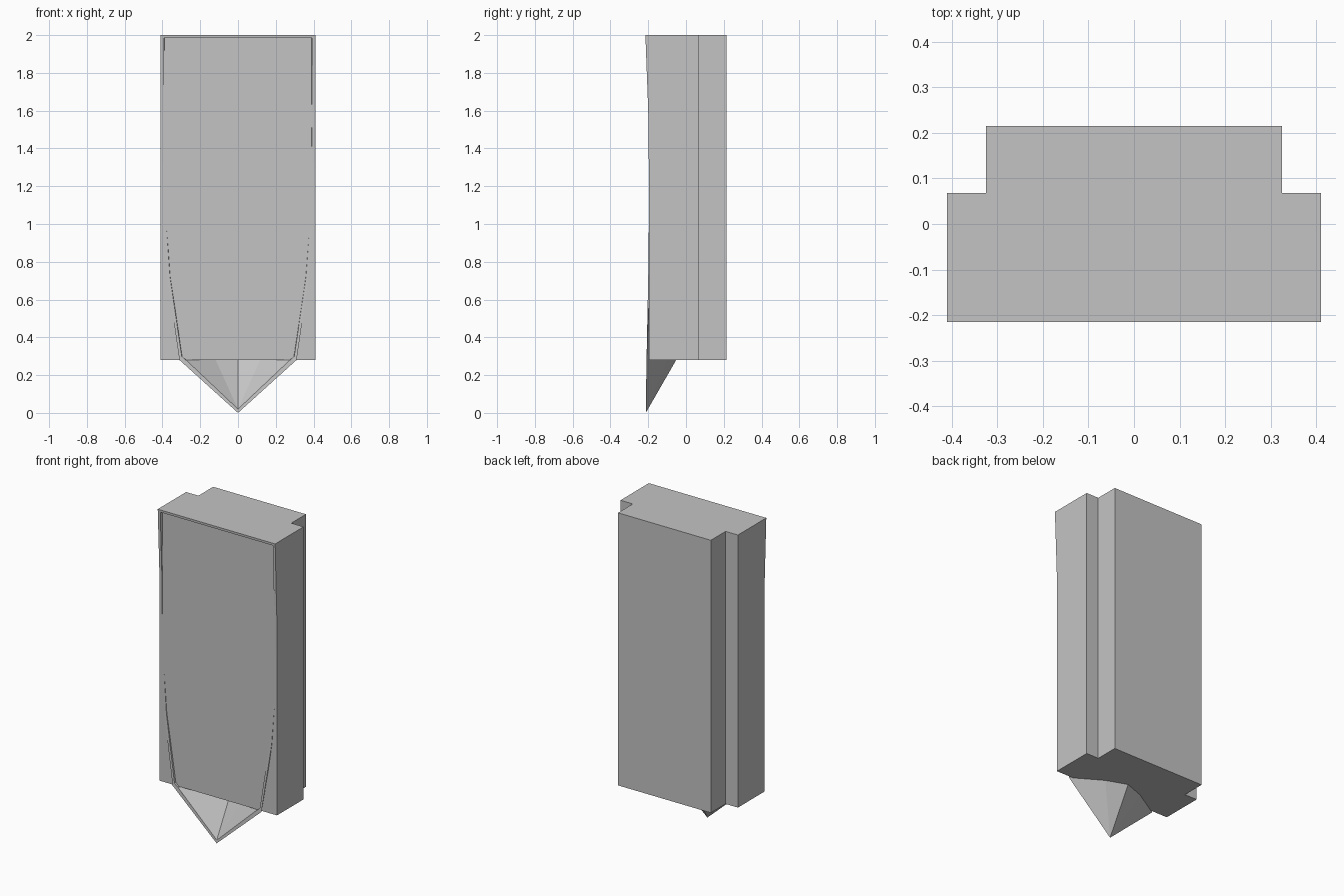
import bpy
import bmesh

cube = bpy.data.objects.get("Cube")
if cube:
    bpy.data.objects.remove(cube)

grey = bpy.data.materials.new("plain grey")
grey.use_nodes = True
COLOUR = (0.55, 0.55, 0.55, 1)
grey.diffuse_color = COLOUR
grey.node_tree.nodes["Principled BSDF"].inputs["Base Color"].default_value = COLOUR

BASE = 0.28     # underside of the block
FACE = -0.197   # front face of the block


def finish(name, bm):
    bmesh.ops.recalc_face_normals(bm, faces=bm.faces)
    mesh = bpy.data.meshes.new(name)
    bm.to_mesh(mesh)
    bm.free()
    mesh.materials.append(grey)
    obj = bpy.data.objects.new(name, mesh)
    bpy.context.collection.objects.link(obj)
    return obj


def mirrored(half):
    """Mirror a half path that ends on x = 0 into a full path."""
    return half + [(-p[0], *p[1:]) for p in reversed(half[:-1])]


# Block: stepped plan extruded upwards
half_plan = [(0.41, FACE), (0.41, 0.068), (0.324, 0.068), (0.324, 0.215)]
plan = half_plan + [(-x, y) for x, y in reversed(half_plan)]
bm = bmesh.new()
floor = bm.faces.new([bm.verts.new((x, y, BASE)) for x, y in plan])
top = bmesh.ops.extrude_face_region(bm, geom=[floor], use_keep_orig=True)
bmesh.ops.translate(bm, vec=(0, 0, 2 - BASE),
                    verts=[v for v in top["geom"] if isinstance(v, bmesh.types.BMVert)])
finish("block", bm)

# Raised rim: shield outline whose front bows back into the block
outer = mirrored([(0, -0.215, 2), (0.41, -0.215, 2), (0.409, -0.2, 1.6),
                  (0.405, -0.195, 1.14), (0.375, -0.2, 0.72),
                  (0.31, -0.209, BASE), (0, -0.213, 0)])[:-1]
inner = mirrored([(0, -0.214, 1.985), (0.393, -0.214, 1.985), (0.392, -0.2, 1.6),
                  (0.39, -0.195, 1.14), (0.36, -0.2, 0.72),
                  (0.298, -0.208, 0.3), (0, -0.212, 0.02)])[:-1]
bm = bmesh.new()
loops = []
for path, inset in ((outer, 0), (inner, 0), (inner, 0.99), (outer, 0)):
    back = len(loops) > 1
    loops.append([bm.verts.new((x * (inset or 1), -0.19 if back and z > BASE else y, z))
                  for x, y, z in path])
n = len(outer)
for a, b in zip(loops, loops[1:] + loops[:1]):
    for i in range(n):
        j = (i + 1) % n
        bm.faces.new((a[i], a[j], b[j], b[i]))
bmesh.ops.remove_doubles(bm, verts=bm.verts, dist=0.0005)
finish("shield_rim", bm)

# Tip: hollow faceted half cone, open to the front
bm = bmesh.new()
rows = []
for apex, half in (
        ((0, -0.213, 0), [(0.31, -0.209), (0.13, -0.1), (0, -0.052)]),
        ((0, -0.212, 0.02), [(0.275, -0.208), (0.118, -0.11), (0, -0.065)])):
    rim = [bm.verts.new((x, y, BASE)) for x, y in mirrored(half)]
    point = bm.verts.new(apex)
    for a, b in zip(rim, rim[1:]):
        bm.faces.new((point, a, b))
    rows.append((point, rim))
(out_point, out_rim), (in_point, in_rim) = rows
for end in (0, -1):
    bm.faces.new((out_point, out_rim[end], in_rim[end], in_point))
for i in range(len(out_rim) - 1):
    bm.faces.new((out_rim[i], out_rim[i + 1], in_rim[i + 1], in_rim[i]))
finish("hollow_tip", bm)
